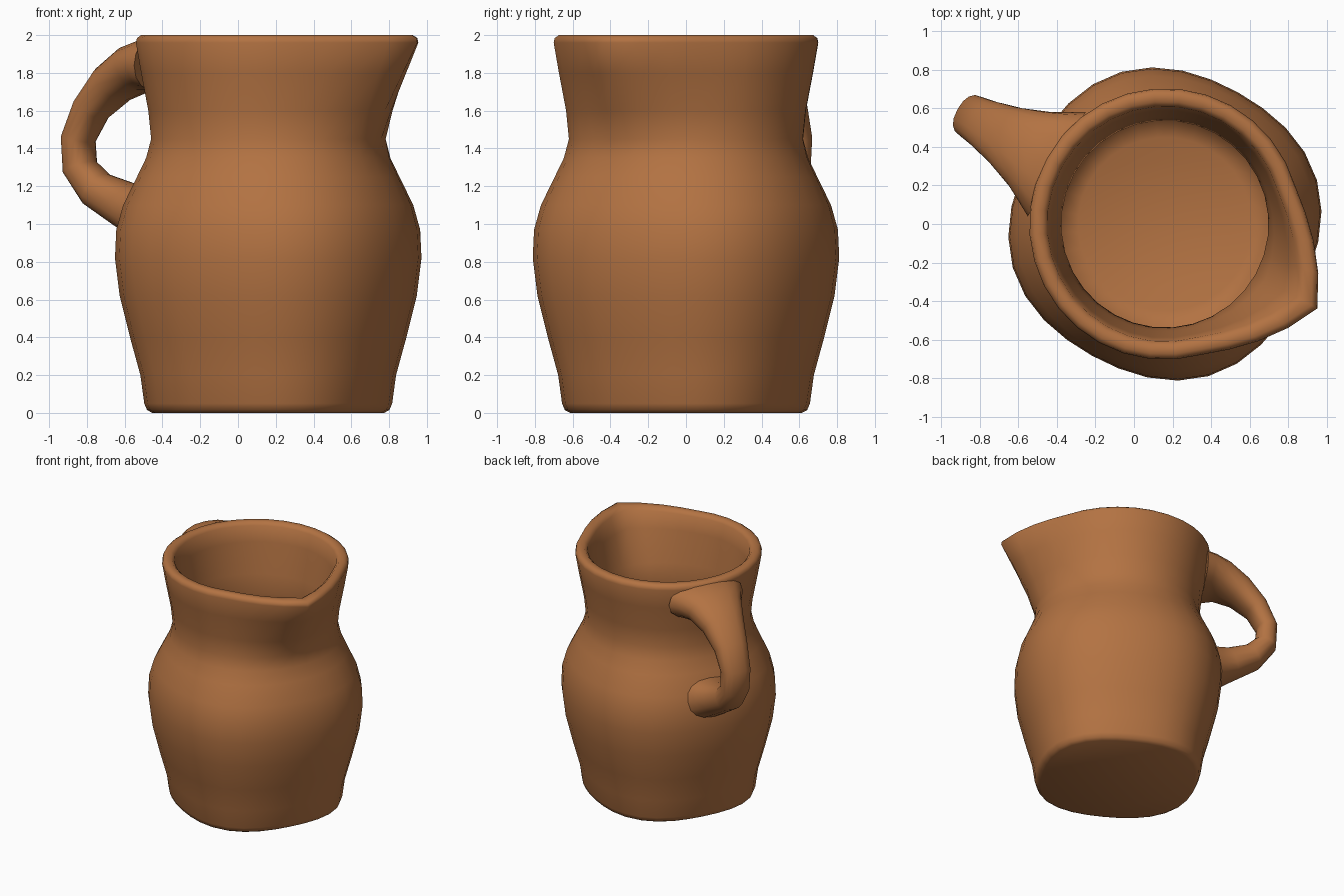
import bpy, bmesh, math
from mathutils import Vector

if "Cube" in bpy.data.objects:
    bpy.data.objects.remove(bpy.data.objects["Cube"])

clay = bpy.data.materials.new("brown clay")
clay.diffuse_color = (0.45, 0.17, 0.055, 1)
clay.use_nodes = True
clay.node_tree.nodes["Principled BSDF"].inputs["Base Color"].default_value = clay.diffuse_color

CX = 0.16                        # axis of the pot
SPOUT = math.radians(-29)        # spout direction, handle is opposite
N = 32


def loft(bm, rings):
    """Skin a list of closed rings of points and return the vertex rings."""
    vr = [[bm.verts.new(p) for p in ring] for ring in rings]
    for a, b in zip(vr, vr[1:]):
        n = len(a)
        for i in range(n):
            j = (i + 1) % n
            bm.faces.new((a[i], a[j], b[j], b[i]))
    return vr


def finish(bm, name, angle=50):
    bmesh.ops.recalc_face_normals(bm, faces=bm.faces)
    me = bpy.data.meshes.new(name)
    bm.to_mesh(me)
    bm.free()
    me.materials.append(clay)
    ob = bpy.data.objects.new(name, me)
    bpy.context.collection.objects.link(ob)
    bpy.ops.object.select_all(action='DESELECT')
    ob.select_set(True)
    bpy.context.view_layer.objects.active = ob
    bpy.ops.object.shade_smooth_by_angle(angle=math.radians(angle))
    return ob


# jug body: radius, height, squareness, spout amount (outside up, then inside down)
profile = [
    (0.60, 0.0, .022, 0), (0.628, 0.015, .022, 0), (0.643, 0.05, .022, 0),
    (0.665, 0.20, .02, 0), (0.72, 0.40, .02, 0), (0.775, 0.62, .02, 0),
    (0.80, 0.82, .02, 0), (0.793, 0.97, .02, 0), (0.76, 1.10, .015, 0),
    (0.69, 1.25, .01, 0), (0.645, 1.35, .005, 0), (0.622, 1.45, 0, .05),
    (0.637, 1.60, 0, .35), (0.675, 1.80, 0, .7), (0.703, 1.96, 0, 1),
    (0.697, 1.985, 0, 1), (0.675, 2.0, 0, .97), (0.635, 2.0, 0, .9),
    (0.61, 1.975, 0, .82), (0.59, 1.85, 0, .6), (0.555, 1.60, 0, .2),
    (0.537, 1.45, 0, 0), (0.57, 1.30, 0, 0), (0.67, 1.10, .01, 0),
    (0.715, 0.85, .015, 0), (0.69, 0.60, .015, 0), (0.61, 0.30, .015, 0),
    (0.54, 0.13, .01, 0), (0.45, 0.09, 0, 0),
]


def body_ring(r, z, square, spout):
    pts = []
    for i in range(N):
        d = 2 * math.pi * i / N
        off = min(d, 2 * math.pi - d) / math.radians(46)
        rad = r - square * math.cos(4 * d) + spout * 0.2 * max(0, 1 - off) ** 1.5
        pts.append((CX + rad * math.cos(SPOUT + d), rad * math.sin(SPOUT + d), z))
    return pts


bm = bmesh.new()
rings = loft(bm, [body_ring(*p) for p in profile])
bm.faces.new(rings[0])
bm.faces.new(rings[-1])
finish(bm, "jug_body")

# handle: distance from axis, height, half width, half thickness
path = [
    (0.64, 1.84, .31, .145), (0.71, 1.84, .27, .14), (0.80, 1.82, .22, .13),
    (0.94, 1.74, .165, .112), (1.07, 1.61, .13, .09), (1.15, 1.45, .115, .08),
    (1.14, 1.30, .11, .085), (1.04, 1.185, .115, .10), (0.88, 1.11, .135, .12),
    (0.80, 1.08, .165, .135), (0.74, 1.06, .20, .15),
]
out = Vector((-math.cos(SPOUT), -math.sin(SPOUT), 0))
side = Vector((-out.y, out.x, 0))
up = Vector((0, 0, 1))
M = 16
hoops = []
for k, (rho, z, w, t) in enumerate(path):
    a, b = path[max(k - 1, 0)], path[min(k + 1, len(path) - 1)]
    tan = (out * (b[0] - a[0]) + up * (b[1] - a[1])).normalized()
    nor = tan.cross(side).normalized()
    c = Vector((CX, 0, 0)) + out * rho + up * z
    ring = []
    for i in range(M):
        q = 2 * math.pi * i / M
        cs, sn = math.cos(q), math.sin(q)
        u = math.copysign(abs(cs) ** 0.85, cs) * w
        v = math.copysign(abs(sn) ** 0.85, sn) * t
        ring.append(c + side * u + nor * v)
    hoops.append(ring)
bm = bmesh.new()
rings = loft(bm, hoops)
bm.faces.new(rings[0])
bm.faces.new(rings[-1])
finish(bm, "handle", 60)
